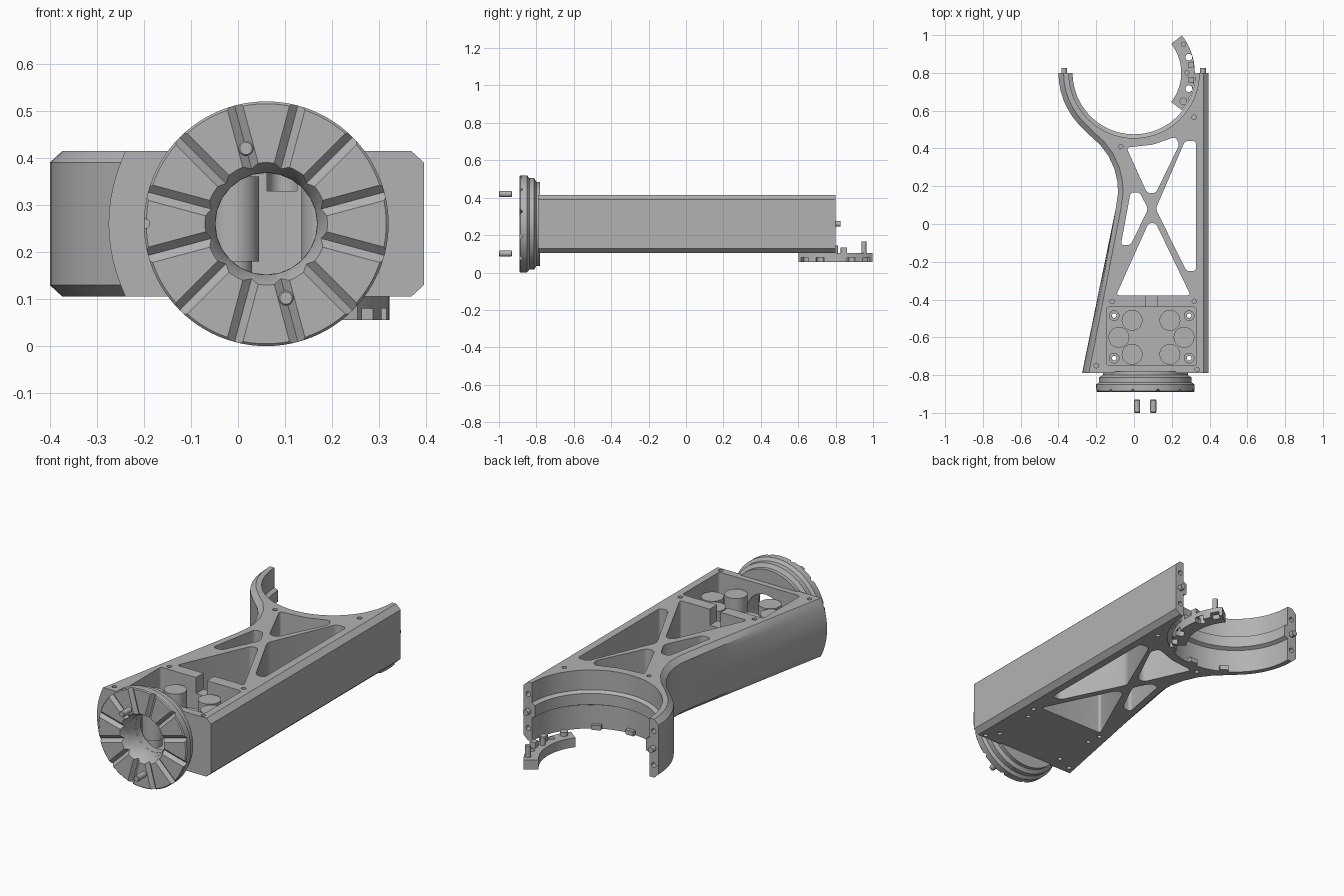
import bpy, bmesh, math
from mathutils import Vector, Matrix

if "Cube" in bpy.data.objects:
    bpy.data.objects.remove(bpy.data.objects["Cube"])

grey = bpy.data.materials.new("plain grey")
grey.use_nodes = True
grey.diffuse_color = (0.45, 0.45, 0.45, 1)
grey.node_tree.nodes["Principled BSDF"].inputs["Base Color"].default_value = (0.45, 0.45, 0.45, 1)

BOTTOM, TOP, MID = 0.105, 0.415, 0.26
FRONT, BACK = -0.79, 0.80


def make(name, bm):
    bmesh.ops.recalc_face_normals(bm, faces=bm.faces)
    mesh = bpy.data.meshes.new(name)
    bm.to_mesh(mesh)
    bm.free()
    mesh.materials.append(grey)
    ob = bpy.data.objects.new(name, mesh)
    bpy.context.collection.objects.link(ob)
    return ob


def loft(name, rings, closed=False):
    """Skin equal rings of points; cap the ends, or join last to first."""
    bm = bmesh.new()
    rows = [[bm.verts.new(p) for p in ring] for ring in rings]
    n = len(rows[0])
    for a, b in zip(rows, rows[1:] + (rows[:1] if closed else [])):
        for i in range(n):
            j = (i + 1) % n
            bm.faces.new((a[i], a[j], b[j], b[i]))
    if not closed:
        bm.faces.new(rows[0])
        bm.faces.new(rows[-1])
    return make(name, bm)


def lathe(name, profile, centre, along_y=False, steps=96, closed=False):
    """Revolve (radius, height) pairs about z or y."""
    rings = []
    for r, h in profile:
        ring = []
        for k in range(steps):
            a = math.tau * k / steps
            u, v = r * math.cos(a), r * math.sin(a)
            ring.append(Vector((u, h, v) if along_y else (u, v, h)) + Vector(centre))
        rings.append(ring)
    return loft(name, rings, closed)


def rod(name, r, x, y, z0, z1, steps=24):
    return lathe(name, [(r, z0), (r, z1)], (x, y, 0), steps=steps)


def rod_y(name, r, x, z, y0, y1):
    return lathe(name, [(r, y0), (r, y1)], (x, 0, z), True, 24)


def prism(name, pts, z0, z1, radius=0.0):
    """Upright prism with rounded vertical corners."""
    ob = loft(name, [[(x, y, z) for x, y in pts] for z in (z0, z1)])
    if radius:
        bm = bmesh.new()
        bm.from_mesh(ob.data)
        edges = [e for e in bm.edges if abs(e.verts[0].co.z - e.verts[1].co.z) > 0.01]
        bmesh.ops.bevel(bm, geom=edges, offset=radius, segments=5, profile=0.5,
                        affect='EDGES', clamp_overlap=True)
        bm.to_mesh(ob.data)
        bm.free()
    return ob


def box(name, x0, x1, y0, y1, z0, z1):
    return prism(name, [(x0, y0), (x1, y0), (x1, y1), (x0, y1)], z0, z1)


def cut(target, cutter):
    cutter.hide_render = True
    mod = target.modifiers.new("cut", 'BOOLEAN')
    mod.object, mod.operation, mod.solver = cutter, 'DIFFERENCE', 'EXACT'
    bpy.context.view_layer.objects.active = target
    bpy.ops.object.modifier_apply(modifier=mod.name)
    bpy.data.objects.remove(cutter)


def polar(r, deg):
    a = math.radians(deg)
    return r * math.cos(a), BACK + r * math.sin(a)


# Arm body: plan outline, chamfered sides, bulged left wall near the front
left = [polar(0.40, d) for d in (180, 187, 194, 201, 208, 215, 222)]
left += [(-0.235, 0.47), (-0.18, 0.42), (-0.135, 0.36), (-0.103, 0.29),
         (-0.087, 0.22), (-0.085, 0.16), (-0.095, 0.09)]
left += [(-0.095 - 0.18 * t, 0.09 - 0.88 * t) for t in (0.25, 0.5, 0.75, 1)]
rings = []
for k in range(13):
    q = -1 + k / 6
    q = math.copysign(0.84, q) if abs(abs(q) - 0.8333) < 0.01 else q
    chamfer = 0.027 * max(0, (abs(q) - 0.84) / 0.16)
    ring = []
    for i, (x, y) in enumerate(left):
        a = Vector(left[max(i - 1, 0)])
        b = Vector(left[min(i + 1, len(left) - 1)])
        inward = Vector((-(b - a).y, (b - a).x)).normalized()
        t = min(1, max(0, (0.09 - y) / 0.88))
        inset = chamfer * (1 - t) + 0.036 * q * q * t
        end = i in (0, len(left) - 1)
        ring.append((x + inset * (1 if end else inward.x),
                     y + (0 if end else inset * inward.y), MID + 0.155 * q))
    z = MID + 0.155 * q
    ring += [(0.395 - chamfer, FRONT, z), (0.395 - chamfer, BACK, z)]
    rings.append(ring)
body = loft("arm_body", rings)

# Round cradle at the back with a raised inner band
cut(body, lathe("cradle_cutter", [(0.345, 0), (0.345, 0.23), (0.325, 0.24), (0.325, 0.3),
                                  (0.345, 0.31), (0.345, 0.5)], (0, BACK, 0), steps=128))

# Truss windows
windows = [
    [(-0.095, -0.378), (0.3, -0.378), (0.115, 0.005), (0.077, 0.005)],
    [(-0.07, -0.112), (-0.018, -0.112), (0.075, 0.08), (0.03, 0.168), (-0.018, 0.168)],
    [(0.328, -0.25), (0.328, 0.44), (0.27, 0.44), (0.115, 0.08), (0.278, -0.25)],
    [(-0.04, 0.405), (0.07, 0.163), (0.115, 0.163), (0.24, 0.42), (0.22, 0.462), (0.1, 0.42)],
]
for pts in windows:
    cut(body, prism("window_cutter", pts, 0, 0.5, 0.018))

# Equipment bay, cable slot and front opening
cut(body, prism("bay_cutter", [(-0.145, -0.75), (0.33, -0.75), (0.33, -0.44), (-0.145, -0.44)],
                0.135, 0.5, 0.015))
cut(body, box("slot_cutter", 0.062, 0.125, -0.46, -0.36, 0.33, 0.5))
cut(body, rod_y("opening_cutter", 0.108, 0.06, MID, -0.85, -0.7))

# Screw holes in the top, the underside and the back ends
for x, y in [(-0.07, 0.41), (0.318, 0.565), (0.32, -0.41), (-0.115, -0.41),
             (-0.2, -0.75), (0.335, -0.77)]:
    cut(body, rod("screw_cutter", 0.012, x, y, TOP - 0.05, 0.5, 16))
    cut(body, rod("screw_cutter", 0.012, x, y, 0, BOTTOM + 0.05, 16))
for x in (-0.37, 0.365):
    for z in (0.17, 0.35):
        cut(body, rod_y("end_cutter", 0.013, x, z, BACK - 0.05, 0.9))
    rod_y("locating_pin", 0.015, x, MID, BACK - 0.03, BACK + 0.025)

# Bay contents: cells standing on feet, and hollow corner posts
for x, y in [(-0.01, -0.51), (0.19, -0.51), (-0.08, -0.6), (0.265, -0.6),
             (-0.01, -0.69), (0.19, -0.69)]:
    rod("cell", 0.055, x, y, 0.18, 0.36, 48)
    rod("cell_foot", 0.04, x, y, 0.13, 0.185)
for x in (-0.105, 0.292):
    for y in (-0.485, -0.71):
        cut(body, rod("post_hole_cutter", 0.012, x, y, 0, 0.3, 16))
        lathe("corner_post", [(0.012, 0.13), (0.028, 0.13), (0.028, 0.2), (0.012, 0.2)],
              (x, y, 0), steps=24, closed=True)

# Front coupling flange with twelve radial V grooves
flange = lathe("coupling_flange", [
    (0.108, -0.78), (0.108, -0.85), (0.13, -0.89), (0.255, -0.89), (0.26, -0.885),
    (0.26, -0.85), (0.245, -0.838), (0.245, -0.812), (0.225, -0.8), (0.225, -0.78)],
    (0.06, 0, MID), True, closed=True)
for k in range(12):
    groove = box("groove_cutter", 0.09, 0.3, -0.012, 0.012, -0.012, 0.012)
    groove.data.transform(Matrix.Translation((0.06, -0.89, MID))
                          @ Matrix.Rotation(math.radians(15 + 30 * k), 4, 'Y')
                          @ Matrix.Rotation(math.radians(45), 4, 'X'))
    cut(flange, groove)
cut(flange, rod_y("index_cutter", 0.01, -0.198, MID, -0.95, -0.87))

# Loose dowel pins ahead of the flange
for x, z in ((0.017, 0.42), (0.102, 0.102)):
    lathe("dowel_pin", [(0.013, -1), (0.016, -0.996), (0.016, -0.934), (0.013, -0.93)],
          (x, 0, z), True, 24)

# Small locking teeth under the cradle
for d in (-120, -90, -60):
    pts = [polar(r, d + s) for r, s in ((0.35, -4), (0.35, 4), (0.326, 4), (0.326, -4))]
    prism("cradle_tooth", pts, BOTTOM, 0.13)

# Separate curved latch plate at the back
arc = [-38 + 76 * k / 16 for k in range(17)]
latch = prism("latch_plate", [polar(0.322, d) for d in arc]
              + [polar(0.25, d) for d in reversed(arc)], 0.055, BOTTOM)
for d in (-31, -15, 15, 31):
    pts = [polar(r, d + s) for r, s in ((0.34, -4), (0.34, 4), (0.295, 4), (0.295, -4))]
    cut(latch, prism("notch_cutter", pts, 0, 0.08))
for d in (-16, 16):
    x, y = polar(0.302, d)
    cut(latch, rod("latch_hole_cutter", 0.018, x, y, 0, 0.2))
for d, r, top in ((-30, 0.02, 0.125), (0, 0.013, 0.145), (30, 0.014, 0.165)):
    x, y = polar(0.302 if d else 0.28, d)
    rod("latch_stud", r, x, y, 0.09, top)
for d in (-7, 8):
    pts = [polar(r, d + s) for r, s in ((0.32, -3), (0.32, 3), (0.29, 3), (0.29, -3))]
    prism("latch_tooth", pts, 0.1, 0.135)

# Smooth the round surfaces, keep edges crisp
bpy.ops.object.select_all(action='DESELECT')
for ob in bpy.context.scene.objects:
    if ob.type == 'MESH':
        ob.select_set(True)
        bpy.context.view_layer.objects.active = ob
bpy.ops.object.shade_smooth_by_angle(angle=math.radians(30))
